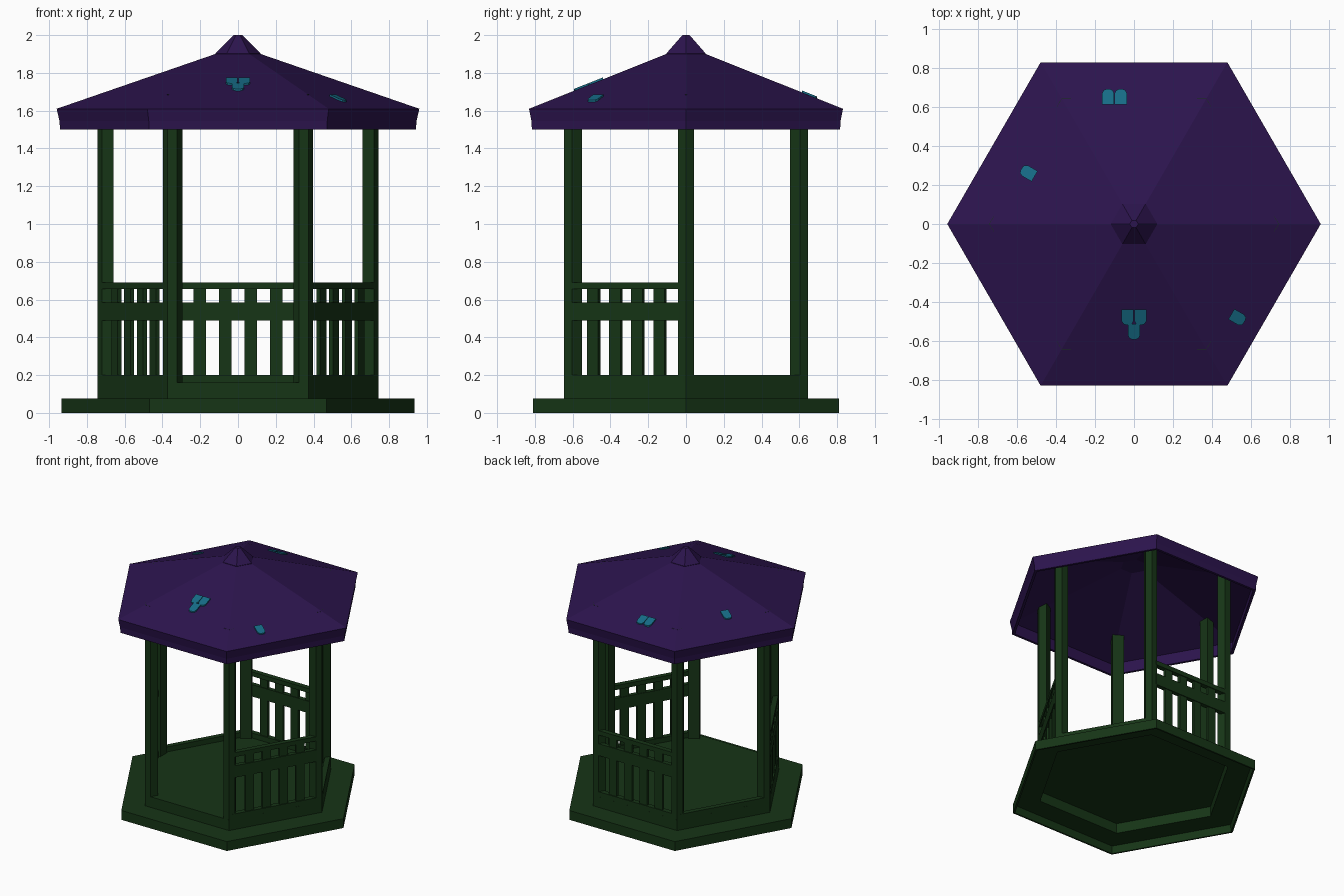
import bpy, bmesh, math
from mathutils import Matrix, Vector

if "Cube" in bpy.data.objects:
    bpy.data.objects.remove(bpy.data.objects["Cube"])


def material(name, rgb):
    m = bpy.data.materials.new(name)
    m.diffuse_color = (*rgb, 1)
    m.use_nodes = True
    m.node_tree.nodes["Principled BSDF"].inputs["Base Color"].default_value = m.diffuse_color
    return m


GREEN = material("green_wood", (0.008, 0.035, 0.008))
PURPLE = material("purple_roof", (0.025, 0.007, 0.075))
TEAL = material("teal_tile", (0.008, 0.15, 0.24))


def finish(name, bm, mat, recalc=True):
    if recalc:
        bmesh.ops.recalc_face_normals(bm, faces=bm.faces)
    me = bpy.data.meshes.new(name)
    bm.to_mesh(me)
    bm.free()
    me.materials.append(mat)
    ob = bpy.data.objects.new(name, me)
    bpy.context.collection.objects.link(ob)
    return ob


def hex_lathe(name, profile, mat):
    """Sweep an (r, z) profile round six sides, capping ends."""
    bm = bmesh.new()
    rings = [[bm.verts.new((r * math.cos(math.radians(60 * k)),
                            r * math.sin(math.radians(60 * k)), z))
              for k in range(6)] for r, z in profile]
    for a, b in zip(rings, rings[1:]):
        for k in range(6):
            j = (k + 1) % 6
            bm.faces.new((a[k], a[j], b[j], b[k]))
    bm.faces.new(rings[0])
    bm.faces.new(rings[-1])
    return finish(name, bm, mat)


def prism(bm, points, z0, z1, mat4):
    """Extrude a plan outline between two heights."""
    lo = [bm.verts.new(mat4 @ Vector((x, y, z0))) for x, y in points]
    hi = [bm.verts.new(mat4 @ Vector((x, y, z1))) for x, y in points]
    n = len(points)
    bm.faces.new(lo[::-1])
    bm.faces.new(hi)
    for i in range(n):
        j = (i + 1) % n
        bm.faces.new((lo[i], lo[j], hi[j], hi[i]))


def bar(bm, x0, x1, y0, y1, z0, z1, mat4):
    prism(bm, [(x0, y0), (x1, y0), (x1, y1), (x0, y1)], z0, z1, mat4)


def turn(deg):
    return Matrix.Rotation(math.radians(deg), 4, 'Z')


# Hollow base: plinth and raised floor, open underneath
hex_lathe("base", [(0.0, 0.14), (0.725, 0.14), (0.725, 0.06), (0.915, 0.06), (0.92, 0.0),
                   (0.935, 0.0), (0.935, 0.075), (0.745, 0.075), (0.745, 0.16),
                   (0.0, 0.16)][1:-1] + [(0.6, 0.16)], GREEN)

# Curbs on every side except the front entrance (mitred at corners)
for deg in (-30, 30, 90, 150, 210):
    bm = bmesh.new()
    prism(bm, [(0.645, -0.3725), (0.645, 0.3725), (0.605, 0.35), (0.605, -0.35)],
          0.16, 0.2, turn(deg))
    finish("curb", bm, GREEN)

# Corner posts, pointed on the outside
for k in range(6):
    bm = bmesh.new()
    prism(bm, [(0.745, 0), (0.72, 0.042), (0.66, 0.042), (0.66, -0.042), (0.72, -0.042)],
          0.16, 1.685, turn(60 * k))
    finish("post", bm, GREEN)

# Railings on three alternating sides
for deg in (-30, 90, 210):
    m = turn(deg)
    bm = bmesh.new()
    bar(bm, 0.605, 0.645, -0.33, 0.33, 0.655, 0.69, m)
    bar(bm, 0.61, 0.645, -0.33, 0.33, 0.49, 0.585, m)
    for i in range(4):
        y = (i - 1.5) * 0.135
        bar(bm, 0.615, 0.638, y - 0.034, y + 0.034, 0.2, 0.66, m)
    finish("railing", bm, GREEN)

# Roof shell with fascia, open underneath
hex_lathe("roof", [(0.10, 1.885), (0.935, 1.597), (0.92, 1.5), (0.942, 1.5), (0.945, 1.545),
                   (0.96, 1.61), (0.12, 1.90)], PURPLE)
hex_lathe("roof_cap", [(0.12, 1.895), (0.12, 1.903), (0.022, 2.0)], PURPLE)

# Loose roof tiles: side angle, distance of uphill edge, sideways offset
RISE, EAVE = 0.29 / 0.7275, 0.8314
for deg, d, off in ((-90, 0.44, -0.033), (-90, 0.44, 0.033), (-90, 0.515, 0),
                    (90, 0.615, 0.133), (90, 0.615, 0.068),
                    (150, 0.565, 0.043), (-30, 0.665, -0.151)):
    w, length = 0.031, 0.078
    plan = [(d, off - w), (d + length - 0.02, off - w), (d + length - 0.005, off - w * 0.75),
            (d + length, off - w * 0.35), (d + length, off + w * 0.35),
            (d + length - 0.005, off + w * 0.75), (d + length - 0.02, off + w), (d, off + w)]
    slope = Matrix.Identity(4)
    slope[2][0], slope[2][3] = -RISE, 1.61 + EAVE * RISE
    bm = bmesh.new()
    prism(bm, plan, -0.003, 0.01, turn(deg) @ slope)
    finish("roof_tile", bm, TEAL)
